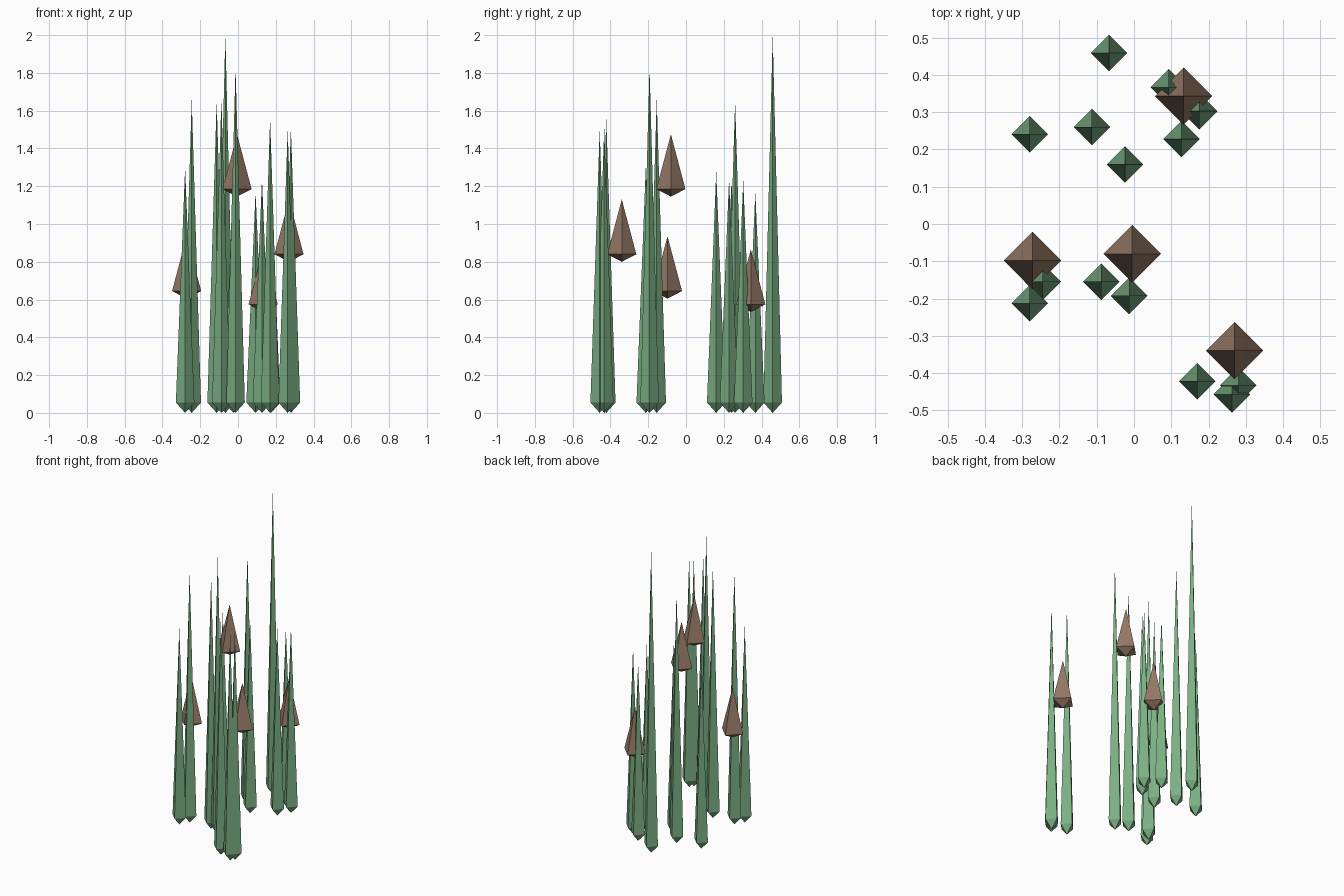
import bpy
import bmesh
from math import cos, sin, pi

cube = bpy.data.objects.get("Cube")
if cube:
    bpy.data.objects.remove(cube, do_unlink=True)


def make_material(name, color):
    mat = bpy.data.materials.new(name)
    mat.use_nodes = True
    mat.diffuse_color = color
    mat.node_tree.nodes["Principled BSDF"].inputs["Base Color"].default_value = color
    return mat


green = make_material("leaf green", (0.20, 0.43, 0.23, 1))
brown = make_material("reed brown", (0.30, 0.19, 0.13, 1))


def spindle(name, mat, x, y, bottom, shoulder, height, radius, sides=4):
    """Faceted spike: a point below, a wide ring, a long taper to the tip."""
    bm = bmesh.new()
    low = bm.verts.new((0, 0, 0))
    tip = bm.verts.new((0, 0, height))
    ring = [bm.verts.new((radius * cos(2 * pi * i / sides),
                          radius * sin(2 * pi * i / sides), shoulder))
            for i in range(sides)]
    for a, b in zip(ring, ring[1:] + ring[:1]):
        bm.faces.new((a, b, tip))
        bm.faces.new((b, a, low))
    mesh = bpy.data.meshes.new(name)
    bm.to_mesh(mesh)
    bm.free()
    mesh.materials.append(mat)
    obj = bpy.data.objects.new(name, mesh)
    obj.location = (x, y, bottom)
    bpy.context.collection.objects.link(obj)
    return obj


# Tall blades: x, y, height
blades = [
    (-0.067, 0.459, 2.0), (0.093, 0.367, 1.17), (0.175, 0.303, 1.23),
    (0.127, 0.228, 1.24), (-0.113, 0.26, 1.65), (-0.28, 0.241, 1.23),
    (-0.024, 0.16, 1.28), (-0.245, -0.155, 1.66), (-0.28, -0.213, 1.3),
    (-0.088, -0.155, 1.66), (-0.013, -0.193, 1.83), (0.17, -0.422, 1.56),
    (0.28, -0.433, 1.51), (0.263, -0.457, 1.5),
]
for n, (x, y, height) in enumerate(blades, 1):
    spindle(f"blade_{n}", green, x, y, 0, 0.055, height, 0.049)

# Brown seed heads: x, y, bottom
heads = [
    (0.133, 0.343, 0.535), (-0.272, -0.098, 0.605),
    (-0.005, -0.08, 1.145), (0.27, -0.34, 0.80),
]
for n, (x, y, bottom) in enumerate(heads, 1):
    spindle(f"seed_head_{n}", brown, x, y, bottom, 0.04, 0.33, 0.077)
